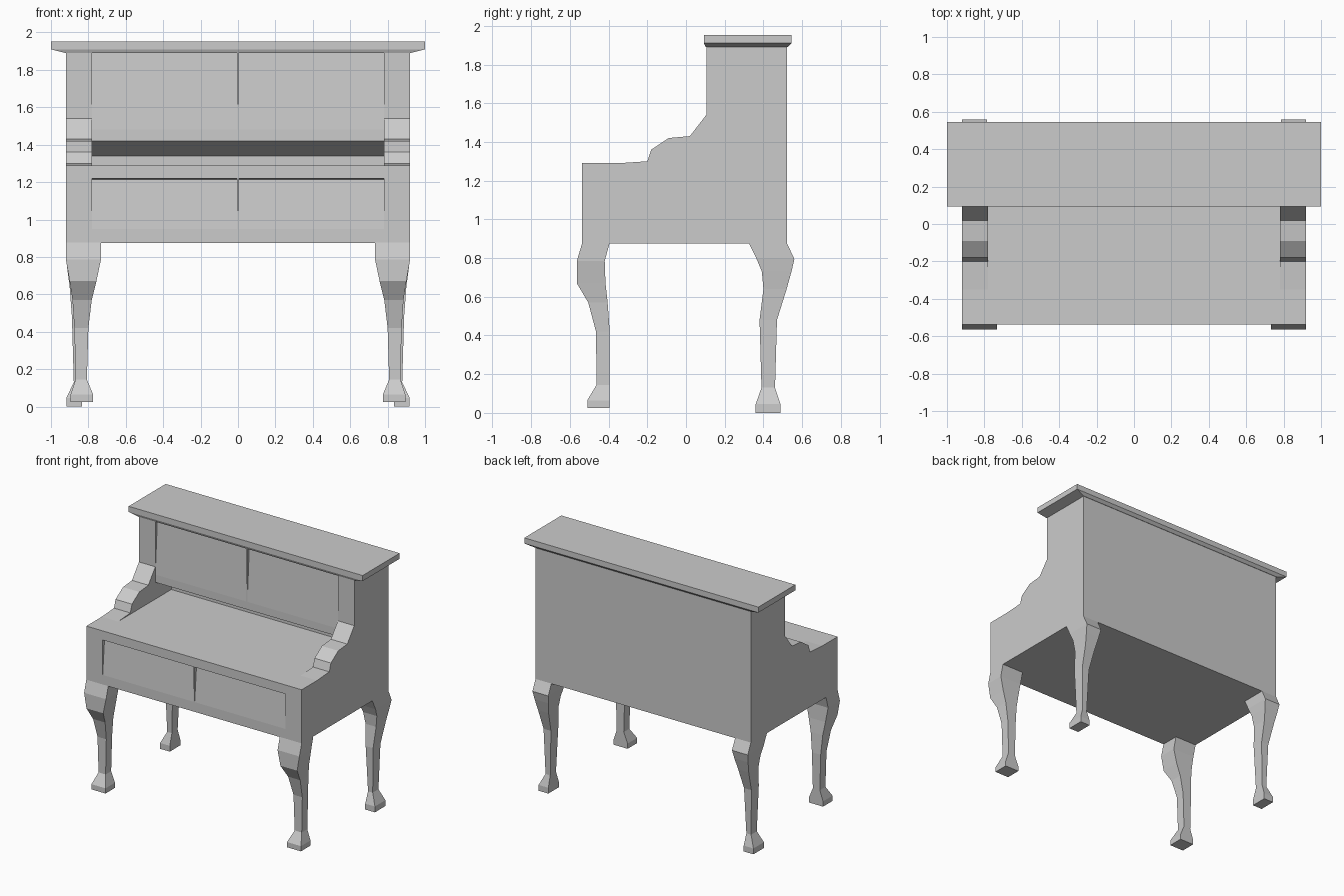
import bpy, bmesh

if "Cube" in bpy.data.objects:
    bpy.data.objects.remove(bpy.data.objects["Cube"])


def finish(name, bm, mirror=False):
    bmesh.ops.recalc_face_normals(bm, faces=bm.faces)
    me = bpy.data.meshes.new(name)
    bm.to_mesh(me)
    bm.free()
    ob = bpy.data.objects.new(name, me)
    bpy.context.collection.objects.link(ob)
    if mirror:
        ob.modifiers.new("Mirror", 'MIRROR').use_axis[0] = True
    return ob


def extrude_profile(name, pts, x0, x1, mirror=False):
    """Extrude a (y, z) outline along x."""
    bm = bmesh.new()
    face = bm.faces.new([bm.verts.new((x0, y, z)) for y, z in pts])
    geo = bmesh.ops.extrude_face_region(bm, geom=[face])["geom"]
    bmesh.ops.translate(bm, vec=(x1 - x0, 0, 0),
                        verts=[g for g in geo if isinstance(g, bmesh.types.BMVert)])
    return finish(name, bm, mirror)


def loft(name, sections, mirror=False):
    """Stack rectangular sections (z, x0, x1, y0, y1)."""
    bm = bmesh.new()
    rings = [[bm.verts.new((x, y, z)) for x, y in
              ((x0, y0), (x1, y0), (x1, y1), (x0, y1))]
             for z, x0, x1, y0, y1 in sections]
    for a, b in zip(rings, rings[1:]):
        for i in range(4):
            j = (i + 1) % 4
            bm.faces.new((a[i], a[j], b[j], b[i]))
    bm.faces.new(rings[0])
    bm.faces.new(rings[-1])
    return finish(name, bm, mirror)


# Scrolled side panels
extrude_profile("side_panel", [
    (-.537, .875), (-.537, 1.29), (-.35, 1.29), (-.2, 1.30), (-.18, 1.36),
    (-.09, 1.42), (.02, 1.43), (.105, 1.54), (.105, 1.90), (.522, 1.90),
    (.522, .875)], .78, .92, True)

# Central case: sloped fronts, flat top and slot under the upper cabinet
extrude_profile("case_body", [
    (-.537, .875), (-.537, .95), (-.515, 1.215), (-.537, 1.22), (-.537, 1.29),
    (.30, 1.29), (.30, 1.34), (.105, 1.42), (.105, 1.48), (.13, 1.90),
    (.522, 1.90), (.522, .875)], -.78, .78)

# Thin dividers filling the wedge recesses
extrude_profile("lower_divider", [(-.537, .95), (-.537, 1.22), (-.51, 1.22)], -.006, .006)
extrude_profile("upper_divider", [(.105, 1.48), (.105, 1.90), (.135, 1.90)], -.006, .006)

# Overhanging lid with a bevelled underside
loft("top_lid", [(1.89, -.92, .92, .102, .525), (1.91, -1, 1, .093, .545),
                 (1.953, -1, 1, .093, .545)])

# Curved legs, mirrored left to right
loft("front_leg", [
    (.025, .775, .895, -.51, -.394), (.065, .775, .895, -.51, -.394),
    (.145, .808, .868, -.462, -.394), (.42, .80, .875, -.465, -.394),
    (.57, .782, .885, -.505, -.405), (.67, .757, .90, -.564, -.416),
    (.785, .733, .92, -.564, -.42), (.876, .733, .92, -.537, -.395)], True)
loft("back_leg", [
    (0, .835, .918, .36, .488), (.045, .835, .918, .36, .488),
    (.13, .838, .878, .39, .46), (.48, .825, .888, .38, .47),
    (.64, .81, .90, .40, .52), (.73, .795, .912, .392, .545),
    (.795, .785, .92, .365, .56), (.876, .785, .92, .325, .522)], True)
